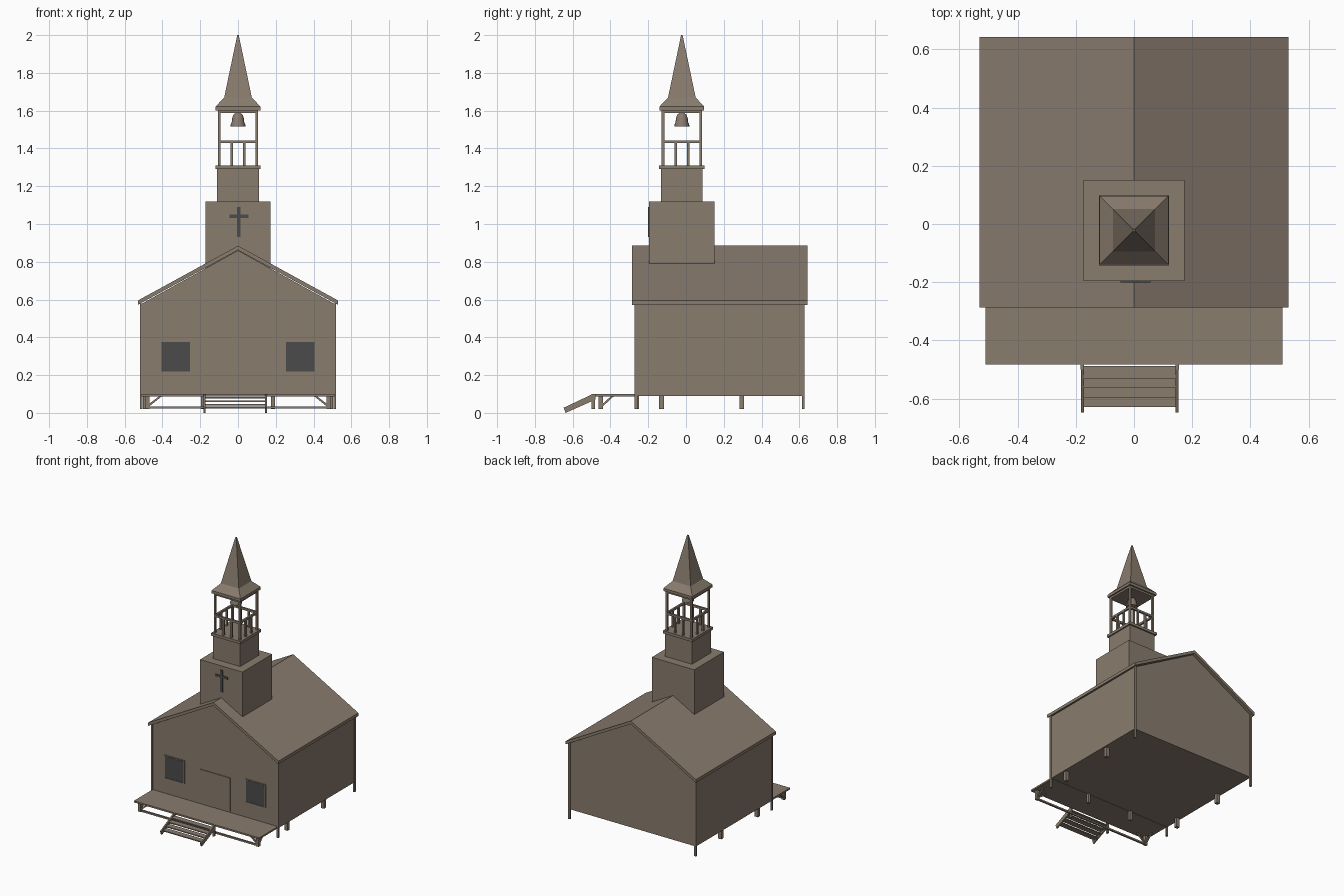
import bpy, bmesh, math
from mathutils import Vector

if "Cube" in bpy.data.objects:
    bpy.data.objects.remove(bpy.data.objects["Cube"])


def material(name, rgb):
    m = bpy.data.materials.new(name)
    m.diffuse_color = (*rgb, 1)
    m.use_nodes = True
    m.node_tree.nodes["Principled BSDF"].inputs["Base Color"].default_value = m.diffuse_color
    return m


WOOD = material("weathered wood", (0.25, 0.2, 0.155))
DARK = material("dark glass", (0.07, 0.07, 0.07))
TY = -0.022  # tower centre in y


def finish(name, bm, mat=WOOD):
    bmesh.ops.recalc_face_normals(bm, faces=bm.faces)
    me = bpy.data.meshes.new(name)
    bm.to_mesh(me)
    bm.free()
    me.materials.append(mat)
    ob = bpy.data.objects.new(name, me)
    bpy.context.collection.objects.link(ob)
    return ob


def box(name, x0, x1, y0, y1, z0, z1, mat=WOOD):
    bm = bmesh.new()
    bmesh.ops.create_cube(bm, size=1)
    for v in bm.verts:
        v.co = ((x0 + x1) / 2 + v.co.x * (x1 - x0),
                (y0 + y1) / 2 + v.co.y * (y1 - y0),
                (z0 + z1) / 2 + v.co.z * (z1 - z0))
    return finish(name, bm, mat)


def prism(name, pts, a, b, axis="y"):
    """Extrude a profile along y (pts are x,z) or along x (pts are y,z)."""
    bm = bmesh.new()
    place = (lambda p, t: (p[0], t, p[1])) if axis == "y" else (lambda p, t: (t, p[0], p[1]))
    f = bm.faces.new([bm.verts.new(place(p, a)) for p in pts])
    g = bmesh.ops.extrude_face_region(bm, geom=[f])
    d = Vector((0, b - a, 0) if axis == "y" else (b - a, 0, 0))
    bmesh.ops.translate(bm, vec=d, verts=[v for v in g["geom"] if isinstance(v, bmesh.types.BMVert)])
    return finish(name, bm)


def lathe(name, prof, cx, cy, sides, turn=0.0):
    """Rings of (radius, z), capped at both ends."""
    bm = bmesh.new()
    rings = [[bm.verts.new((cx + r * math.cos(turn + i * math.tau / sides),
                            cy + r * math.sin(turn + i * math.tau / sides), z))
              for i in range(sides)] for r, z in prof]
    for lo, hi in zip(rings, rings[1:]):
        for i in range(sides):
            j = (i + 1) % sides
            bm.faces.new((lo[i], lo[j], hi[j], hi[i]))
    bm.faces.new(rings[0])
    bm.faces.new(rings[-1])
    return finish(name, bm)


def block(name, h, z0, z1):
    return box(name, -h, h, TY - h, TY + h, z0, z1)


# Hall with gables and a folded roof
prism("hall", [(-.515, .09), (.515, .09), (.515, .575), (0, .86), (-.515, .575)], -.265, .62)
prism("roof", [(-.53, .572), (0, .862), (.53, .572), (.53, .595), (0, .885), (-.53, .595)], -.287, .643)

# Corner boards and short piles below the hall
for s in (-1, 1):
    for y in (-.265, .62):
        box("corner_post", s * .513 - .007, s * .513 + .007, y - .007, y + .007, .02, .58)
    for y in (-.13, .295):
        box("side_pile", s * .49 - .013, s * .49 + .013, y - .013, y + .013, .02, .092)
    box("front_pile", s * .185 - .01, s * .185 + .01, -.27, -.25, .02, .092)

# Door and windows
box("door", -.125, .125, -.27, -.26, .11, .355)
for s in (-1, 1):
    c = s * .33
    box("window_pane", c - .077, c + .077, -.27, -.264, .218, .376, DARK)
    for side in (-1, 1):
        x = c + side * .08
        box("window_side_frame", x - .004, x + .004, -.272, -.264, .212, .382)
    for z in (.212, .378):
        box("window_cross_frame", c - .08, c + .08, -.272, -.264, z, z + .005)

# Porch deck, posts, braces and beams
box("porch_deck", -.51, .51, -.482, -.26, .088, .1)
box("porch_low_beam", -.48, .48, -.46, -.447, .022, .034)
for s in (-1, 1):
    box("porch_post", s * .48 - .011, s * .48 + .011, -.462, -.44, .02, .09)
    prism("porch_front_brace", [(s * .475, .03), (s * .475, .045), (s * .415, .09), (s * .4, .09)], -.457, -.445)
    prism("porch_side_brace", [(-.445, .03), (-.445, .045), (-.395, .09), (-.38, .09)],
          s * .48 - .006, s * .48 + .006, "x")

# Stairs
for x in (-.177, .148):
    prism("stair_stringer", [(-.648, .027), (-.637, 0), (-.48, .07), (-.48, .1), (-.5, .097)],
          x - .005, x + .005, "x")
    box("stair_post", x - .006, x + .006, -.5, -.482, .02, .1)
for i in range(4):
    y, z = -.53 - i * .033, .083 - i * .018
    box("stair_tread", -.175, .147, y, y + .042, z - .007, z)

# Tower
block("tower_base", .173, .7, 1.12)
block("tower_upper", .11, 1.11, 1.295)
block("belfry_ledge", .12, 1.29, 1.31)
box("cross_upright", -.006, .014, -.201, -.193, .93, 1.09, DARK)
box("cross_arm", -.046, .056, -.201, -.193, 1.033, 1.05, DARK)

# Belfry posts, rails and balusters
for sx in (-1, 1):
    for sy in (-1, 1):
        x, y = sx * .1, TY + sy * .1
        box("belfry_post", x - .007, x + .007, y - .007, y + .007, 1.3, 1.6)
    box("belfry_side_rail", sx * .1 - .007, sx * .1 + .007, TY - .1, TY + .1, 1.428, 1.443)
    box("belfry_front_rail", -.1, .1, TY + sx * .1 - .007, TY + sx * .1 + .007, 1.428, 1.443)
    for o in (-.033, .033):
        box("side_baluster", sx * .1 - .006, sx * .1 + .006, TY + o - .007, TY + o + .007, 1.3, 1.432)
        box("front_baluster", o - .007, o + .007, TY + sx * .1 - .006, TY + sx * .1 + .006, 1.3, 1.432)

# Spire
block("belfry_ceiling", .107, 1.588, 1.605)
k = math.sqrt(2)
lathe("spire", [(.118 * k, 1.602), (.118 * k, 1.622), (.073 * k, 1.67), (.004 * k, 2.0)], 0, TY, 4, math.pi / 4)

# Bell
bell = lathe("bell", [(.04, 1.517), (.04, 1.523), (.033, 1.54), (.031, 1.56), (.025, 1.578), (.012, 1.588), (.005, 1.592)],
             0, TY, 16)
bpy.context.view_layer.objects.active = bell
bell.select_set(True)
bpy.ops.object.shade_smooth_by_angle(angle=math.radians(40))
